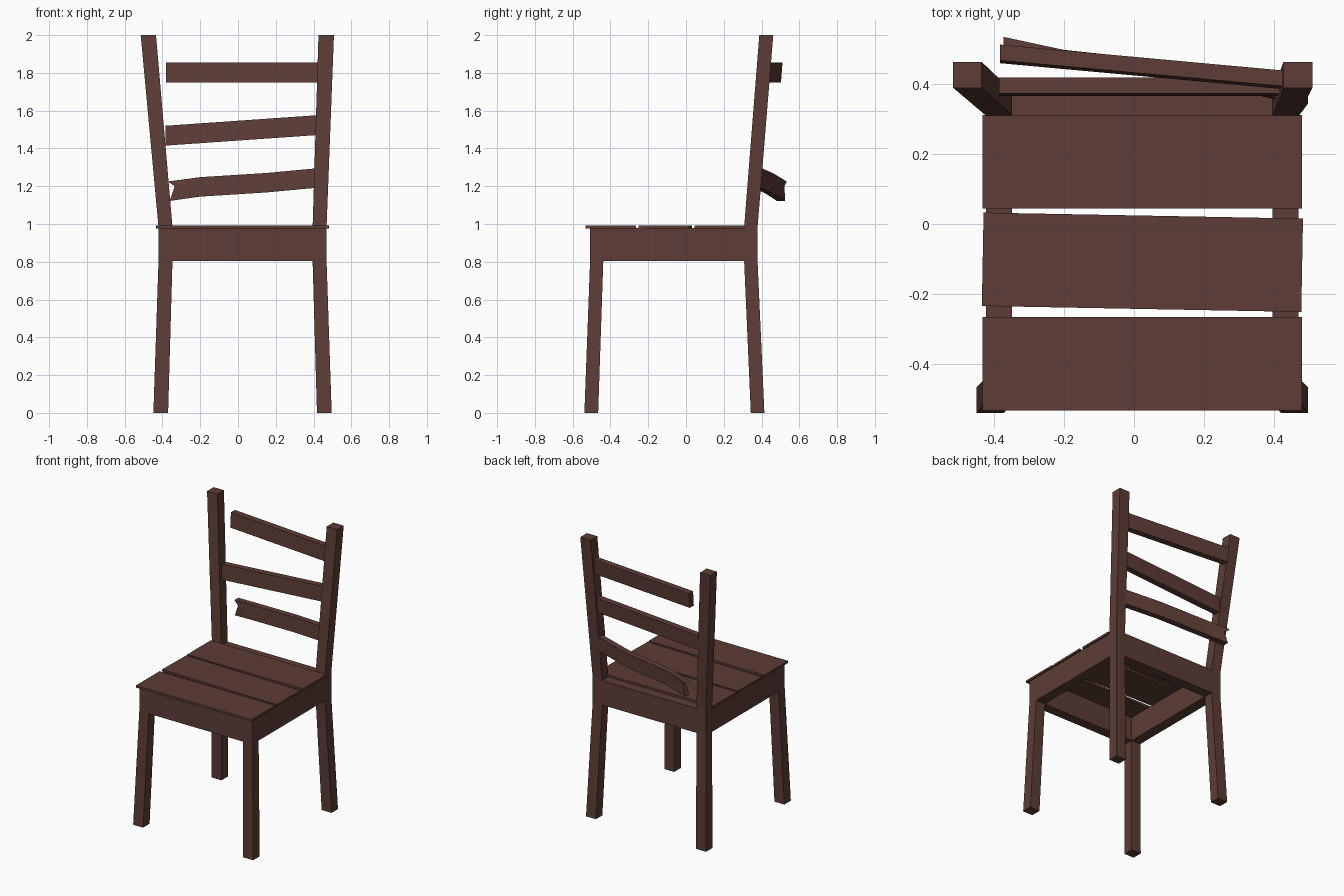
import bpy, bmesh

if "Cube" in bpy.data.objects:
    bpy.data.objects.remove(bpy.data.objects["Cube"])

wood = bpy.data.materials.new("dark brown wood")
wood.diffuse_color = (0.11, 0.046, 0.037, 1)
wood.use_nodes = True
wood.node_tree.nodes["Principled BSDF"].inputs["Base Color"].default_value = wood.diffuse_color
CX = 0.024  # the chair's own middle line


def finish(name, bm):
    bmesh.ops.recalc_face_normals(bm, faces=bm.faces)
    me = bpy.data.meshes.new(name)
    bm.to_mesh(me)
    bm.free()
    me.materials.append(wood)
    ob = bpy.data.objects.new(name, me)
    bpy.context.collection.objects.link(ob)
    return ob


def loft(name, rings):
    """Skin a list of four-cornered rings and cap both ends."""
    bm = bmesh.new()
    vr = [[bm.verts.new(p) for p in r] for r in rings]
    for a, b in zip(vr, vr[1:]):
        for i in range(4):
            j = (i + 1) % 4
            bm.faces.new((a[i], a[j], b[j], b[i]))
    bm.faces.new(vr[0])
    bm.faces.new(vr[-1])
    return finish(name, bm)


def level(x0, x1, y0, y1, z):
    return [(x0, y0, z), (x1, y0, z), (x1, y1, z), (x0, y1, z)]


def box(name, x0, x1, y0, y1, z0, z1):
    return loft(name, [level(x0, x1, y0, y1, z0), level(x0, x1, y0, y1, z1)])


def rail_end(x, y, z, h=0.105, t=0.045, lean=0.008):
    """Upright cross-section of a back rail: front face y, bottom z."""
    return [(x, y, z), (x, y + t, z), (x, y + t + lean, z + h), (x, y + lean, z + h)]


# legs: front pair, and back pair running up into the back posts
for side, s in (("left", -1), ("right", 1)):
    def ring(inner, outer, y0, y1, z):
        a, b = sorted((CX + s * inner, CX + s * outer))
        return level(a, b, y0, y1, z)
    loft(side + "_front_leg", [ring(0.394, 0.472, -0.538, -0.465, 0),
                               ring(0.371, 0.445, -0.508, -0.438, 0.8),
                               ring(0.371, 0.445, -0.508, -0.438, 0.978)])
    top = (0.402, 0.484) if s > 0 else (0.458, 0.539)
    loft(side + "_back_leg_and_post", [ring(0.394, 0.472, 0.343, 0.415, 0),
                                       ring(0.371, 0.445, 0.308, 0.379, 0.8),
                                       ring(0.371, 0.445, 0.308, 0.379, 0.985),
                                       ring(*top, 0.388, 0.462, 2.0)])
    # side apron
    a, b = sorted((CX + s * 0.371, CX + s * 0.445))
    box(side + "_apron", a, b, -0.44, 0.31, 0.805, 0.978)

# front and back aprons
box("front_apron", CX - 0.373, CX + 0.373, -0.508, -0.438, 0.805, 0.978)
box("back_apron", CX - 0.373, CX + 0.373, 0.308, 0.379, 0.805, 0.978)

# seat boards, the middle one slightly crooked
for name, y, turn in (("front", -0.398, 0), ("middle", -0.109, -0.0187), ("back", 0.177, 0)):
    ob = box(name + "_seat_board", -0.455, 0.455, -0.133, 0.133, 0.977, 0.992)
    ob.location = (CX, y, 0)
    ob.rotation_euler.z = turn

# top rail (loose on the left) and middle rail (sloping)
loft("top_rail", [rail_end(-0.382, 0.458, 1.75), rail_end(0.45, 0.382, 1.75)])
loft("middle_rail", [rail_end(-0.385, 0.364, 1.415), rail_end(0.45, 0.364, 1.473)])

# bottom rail: bent backwards, split at the left end
bm = bmesh.new()
T = 0.043


def pair(x, y, z):
    return bm.verts.new((x, y, z)), bm.verts.new((x, y + T, z))


stations = [(0.45, 0.345, 1.195), (0.15, 0.41, 1.167), (-0.2, 0.447, 1.145)]
lower = [pair(x, y, z) for x, y, z in stations]
upper = [pair(x, y + 0.006, z + 0.103) for x, y, z in stations]
notch = pair(-0.335, 0.478, 1.2)
top_tip = pair(-0.372, 0.49, 1.225)
low_tip = pair(-0.362, 0.482, 1.122)


def prism(a, b):
    bm.faces.new((a[0], b[0], b[1], a[1]))


for i in range(2):
    prism(lower[i], lower[i + 1])
    prism(upper[i], upper[i + 1])
    for k in (0, 1):
        bm.faces.new((lower[i][k], lower[i + 1][k], upper[i + 1][k], upper[i][k]))
prism(lower[0], upper[0])
for a, b in ((upper[2], top_tip), (top_tip, notch), (notch, low_tip), (low_tip, lower[2])):
    prism(a, b)
for k in (0, 1):
    bm.faces.new((upper[2][k], top_tip[k], notch[k]))
    bm.faces.new((notch[k], low_tip[k], lower[2][k]))
    bm.faces.new((upper[2][k], notch[k], lower[2][k]))
finish("broken_bottom_rail", bm)
